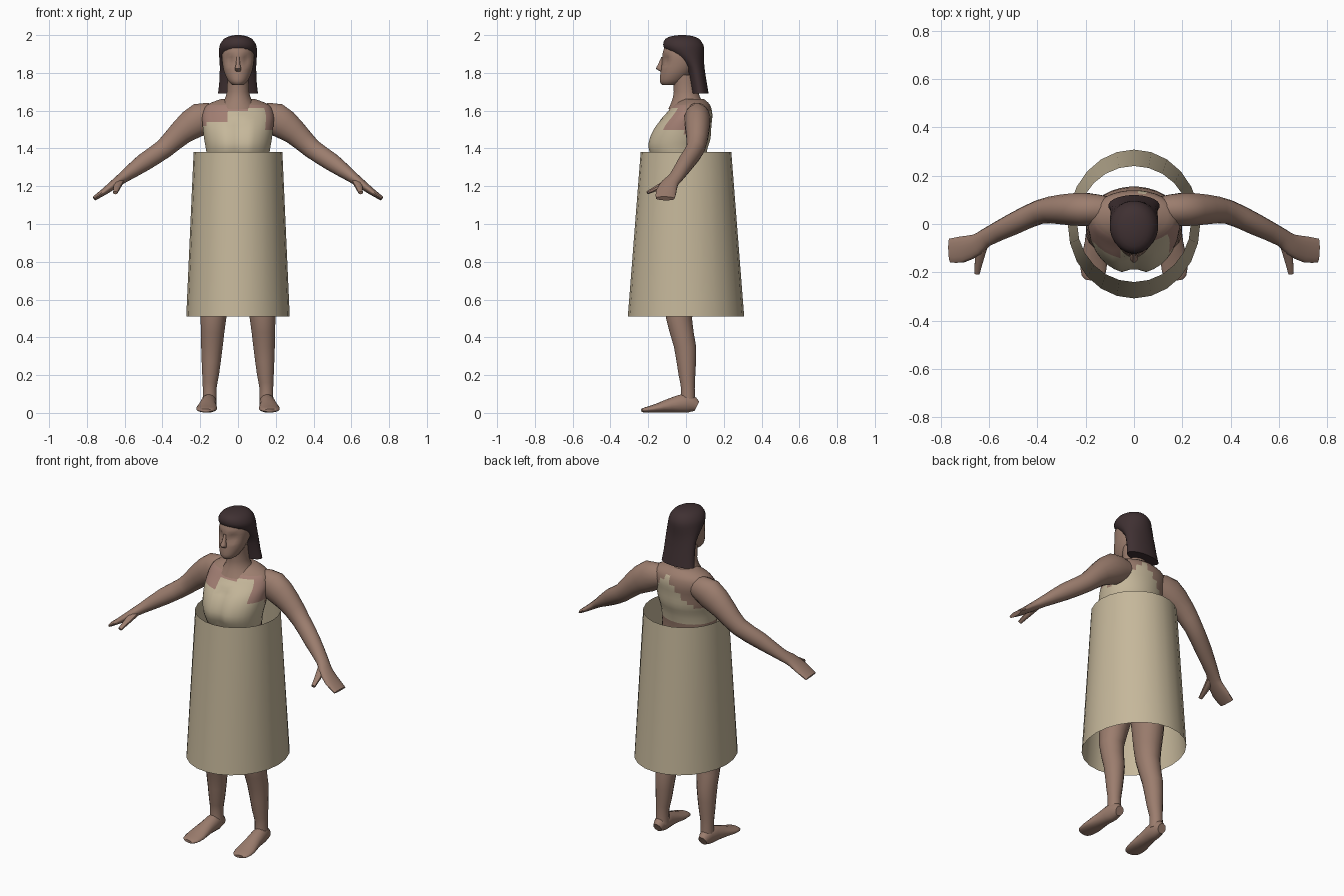
import bpy, math
from mathutils import Vector


def material(name, rgb):
    m = bpy.data.materials.new(name)
    m.diffuse_color = (*rgb, 1)
    return m


SKIN = material("skin", (0.33, 0.205, 0.155))
WARM = material("warm_skin", (0.37, 0.215, 0.175))
CLOTH = material("cream_cloth", (0.56, 0.475, 0.325))
HAIR = material("dark_hair", (0.05, 0.03, 0.032))


def spline(rows, steps):
    """Smooth interpolation through rows of numbers."""
    out = []
    for i in range(len(rows) - 1):
        p = [rows[max(0, min(len(rows) - 1, i + k))] for k in (-1, 0, 1, 2)]
        for s in range(steps):
            t = s / steps
            out.append([0.5 * (2 * b + (c - a) * t + (2 * a - 5 * b + 4 * c - d) * t * t
                               + (3 * b - a - 3 * c + d) * t ** 3)
                        for a, b, c, d in zip(*p)])
    return out + [list(rows[-1])]


def finish(name, verts, faces, mats, rule=None, angle=50):
    me = bpy.data.meshes.new(name)
    me.from_pydata(verts, [], faces)
    for m in mats:
        me.materials.append(m)
    if rule:
        for f in me.polygons:
            f.material_index = rule(f.center)
    ob = bpy.data.objects.new(name, me)
    bpy.context.collection.objects.link(ob)
    bpy.ops.object.select_all(action='DESELECT')
    ob.select_set(True)
    bpy.context.view_layer.objects.active = ob
    bpy.ops.object.mode_set(mode='EDIT')
    bpy.ops.mesh.select_all(action='SELECT')
    bpy.ops.mesh.normals_make_consistent(inside=False)
    bpy.ops.object.mode_set(mode='OBJECT')
    bpy.ops.object.shade_smooth_by_angle(angle=math.radians(angle))
    return ob


def loft(name, rows, mats, n=16, steps=2, ref=None, side=1, shape=None, rule=None):
    """Rows are x, y, z, half width, half depth. With no ref the rings lie flat."""
    rows = spline(rows, steps)
    verts, faces = [], []
    for i, r in enumerate(rows):
        c = Vector(r[:3])
        if ref:
            t = (Vector(rows[min(i + 1, len(rows) - 1)][:3])
                 - Vector(rows[max(i - 1, 0)][:3])).normalized()
            u = Vector(ref)
            u = (u - t * u.dot(t)).normalized()
            v = t.cross(u)
        else:
            u, v = Vector((1, 0, 0)), Vector((0, 1, 0))
        for k in range(n):
            a = 2 * math.pi * (k + 0.5) / n
            p = c + u * r[3] * math.cos(a) + v * r[4] * math.sin(a)
            if shape:
                p = shape(p)
            verts.append((p.x * side, p.y, max(p.z, 0)))
    for i in range(len(rows) - 1):
        for k in range(n):
            a, b = i * n + k, i * n + (k + 1) % n
            faces.append((a, b, b + n, a + n))
    faces += [tuple(range(n)), tuple(range(len(verts) - n, len(verts)))]
    return finish(name, verts, faces, mats, rule)


# Torso with a shallow crease between the breasts and a jagged bodice edge
def crease(p):
    if p.y < -0.05 and 1.33 < p.z < 1.56:
        p.y += 0.025 * max(0, 1 - abs(p.x) / 0.05)
    return p


def bodice(c):
    if c.z < 1.35:
        return 0
    if c.y < 0:
        top = 1.53 + 0.12 * (c.x + 0.17)
        if c.x > -0.05:
            top = 1.6 + 0.12 * c.x
        if c.x > 0.15:
            top = 1.5
        if c.z < top:
            return 1
        return 2 if c.z < 1.625 else 0
    return 1 if c.z < max(1.45, 1.63 - 1.1 * abs(c.x - 0.04)) else 0


loft("torso", [(0, 0.01, 0.82, 0.10, 0.08), (0, 0.02, 0.95, 0.19, 0.135),
               (0, 0, 1.10, 0.175, 0.12), (0, -0.02, 1.25, 0.155, 0.115),
               (0, -0.045, 1.38, 0.168, 0.155), (0, -0.035, 1.45, 0.18, 0.165),
               (0, -0.015, 1.52, 0.188, 0.15), (0, 0.015, 1.58, 0.19, 0.125),
               (0, 0.03, 1.63, 0.165, 0.098), (0, 0.035, 1.662, 0.09, 0.06)],
     [SKIN, CLOTH, WARM], n=32, steps=3, shape=crease, rule=bodice)

# Neck
loft("neck", [(0, 0.01, 1.61, 0.11, 0.105), (0, 0.005, 1.65, 0.078, 0.082),
              (0, 0, 1.70, 0.06, 0.066), (0, -0.01, 1.79, 0.058, 0.064)], [SKIN])


# Head with eye sockets pressed in under the brow
def sockets(p):
    if p.y < -0.06 and 1.85 < p.z < 1.885 and 0.015 < abs(p.x) < 0.06:
        p.y += 0.012
    return p


loft("head", [(0, -0.085, 1.735, 0.028, 0.04), (0, -0.075, 1.755, 0.05, 0.064),
              (0, -0.05, 1.80, 0.072, 0.086), (0, -0.03, 1.85, 0.083, 0.098),
              (0, -0.025, 1.90, 0.085, 0.10), (0, -0.02, 1.945, 0.075, 0.092)],
     [SKIN], n=24, steps=3, shape=sockets)
loft("nose", [(0, -0.123, 1.885, 0.008, 0.008), (0, -0.135, 1.845, 0.012, 0.014),
              (0, -0.14, 1.822, 0.018, 0.02), (0, -0.128, 1.808, 0.013, 0.01)],
     [SKIN], n=8)

# Hair: cap over the skull falling behind the neck
loft("hair", [(0, 0.075, 1.69, 0.107, 0.045), (0, 0.065, 1.75, 0.10, 0.045),
              (0, 0.048, 1.83, 0.097, 0.05), (0, 0.02, 1.88, 0.10, 0.076),
              (0, -0.005, 1.92, 0.101, 0.102), (0, -0.015, 1.95, 0.096, 0.107),
              (0, -0.02, 1.98, 0.075, 0.09), (0, -0.02, 1.995, 0.042, 0.055),
              (0, -0.02, 2.0, 0.012, 0.015)], [HAIR], n=24)

# Limbs on both sides
for side, tag in ((-1, "right"), (1, "left")):
    loft(tag + "_arm", [(0.11, 0.06, 1.575, 0.055, 0.06), (0.20, 0.06, 1.555, 0.07, 0.088),
                        (0.30, 0.06, 1.485, 0.062, 0.068), (0.39, 0.05, 1.40, 0.05, 0.053),
                        (0.50, 0, 1.325, 0.045, 0.048), (0.61, -0.055, 1.245, 0.038, 0.03),
                        (0.65, -0.085, 1.215, 0.045, 0.025),
                        (0.71, -0.105, 1.17, 0.055, 0.018),
                        (0.762, -0.11, 1.135, 0.05, 0.012)],
         [SKIN], ref=(0, 1, 0), side=side)
    loft(tag + "_thumb", [(0.63, -0.09, 1.225, 0.026, 0.02),
                          (0.642, -0.155, 1.19, 0.018, 0.015),
                          (0.65, -0.205, 1.165, 0.012, 0.009)],
         [SKIN], n=8, ref=(1, 0, 0), side=side)
    loft(tag + "_leg", [(0.15, 0.01, 0.05, 0.038, 0.04), (0.15, 0.01, 0.13, 0.037, 0.037),
                        (0.145, 0.005, 0.20, 0.045, 0.045), (0.138, -0.005, 0.35, 0.058, 0.06),
                        (0.13, -0.037, 0.50, 0.069, 0.07), (0.115, -0.02, 0.65, 0.085, 0.09),
                        (0.10, 0, 0.85, 0.095, 0.115), (0.095, 0.01, 0.95, 0.085, 0.11)],
         [SKIN], side=side)
    loft(tag + "_foot", [(0.152, 0.058, 0.035, 0.026, 0.028), (0.153, 0.01, 0.052, 0.04, 0.052),
                         (0.16, -0.08, 0.04, 0.045, 0.039), (0.166, -0.16, 0.024, 0.056, 0.023),
                         (0.17, -0.215, 0.016, 0.048, 0.014),
                         (0.172, -0.233, 0.013, 0.03, 0.009)],
         [SKIN], ref=(1, 0, 0), side=side)

# Stiff open skirt: a single flaring sheet
N = 24
ring = [2 * math.pi * k / N for k in range(N)]
verts = [(rx * math.cos(a), ry * math.sin(a), z)
         for rx, ry, z in ((0.274, 0.308, 0.51), (0.235, 0.24, 1.38)) for a in ring]
finish("skirt", verts, [(k, (k + 1) % N, (k + 1) % N + N, k + N) for k in range(N)], [CLOTH])
